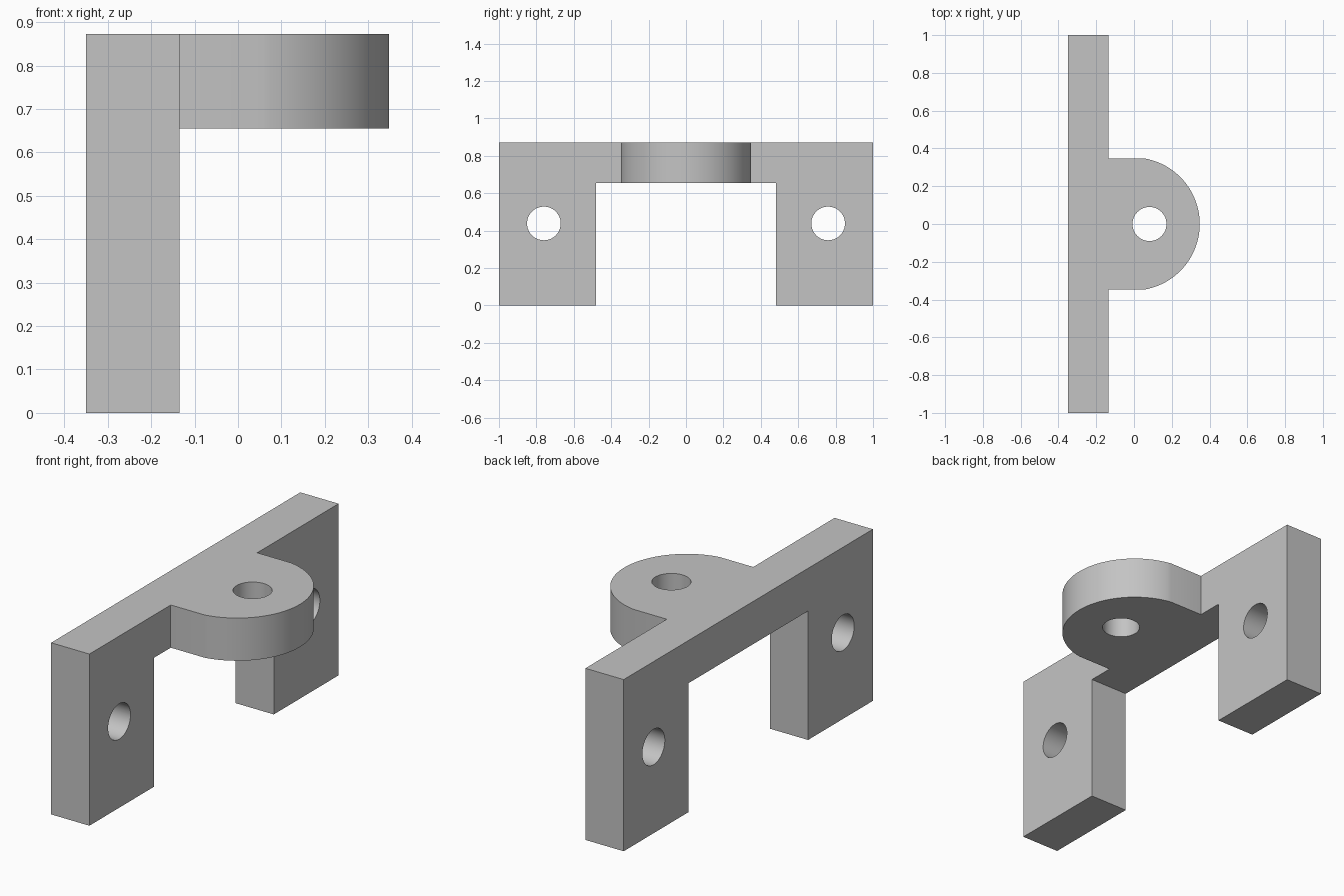
import bpy, bmesh, math
from mathutils import Matrix, Vector

cube = bpy.data.objects.get("Cube")
if cube:
    bpy.data.objects.remove(cube, do_unlink=True)

grey = bpy.data.materials.new("plain grey")
grey.use_nodes = True
grey.diffuse_color = (0.55, 0.55, 0.55, 1)
grey.node_tree.nodes["Principled BSDF"].inputs["Base Color"].default_value = grey.diffuse_color

BACK, FACE = -0.35, -0.135      # plate thickness along x
UNDER, TOP = 0.655, 0.872       # bridge and tab thickness along z
HOLE = 0.09


def prism(name, points, direction):
    """Extrude a closed outline along a direction."""
    bm = bmesh.new()
    face = bm.faces.new([bm.verts.new(p) for p in points])
    new = bmesh.ops.extrude_face_region(bm, geom=[face])["geom"]
    bmesh.ops.translate(bm, vec=direction, verts=[v for v in new if isinstance(v, bmesh.types.BMVert)])
    bmesh.ops.recalc_face_normals(bm, faces=bm.faces)
    return finish(bm, name)


def pin(name, centre, axis):
    """Cylinder that cuts a round hole."""
    bm = bmesh.new()
    turn = Vector((0, 0, 1)).rotation_difference(Vector(axis)).to_matrix().to_4x4()
    bmesh.ops.create_cone(bm, cap_ends=True, segments=64, radius1=HOLE, radius2=HOLE,
                          depth=0.6, matrix=Matrix.Translation(centre) @ turn)
    return finish(bm, name)


def finish(bm, name):
    mesh = bpy.data.meshes.new(name)
    bm.to_mesh(mesh)
    bm.free()
    mesh.materials.append(grey)
    obj = bpy.data.objects.new(name, mesh)
    bpy.context.collection.objects.link(obj)
    return obj


def combine(target, other, operation):
    mod = target.modifiers.new(operation.lower(), "BOOLEAN")
    mod.operation, mod.solver, mod.object = operation, "EXACT", other
    bpy.context.view_layer.objects.active = target
    bpy.ops.object.modifier_apply(modifier=mod.name)
    bpy.data.objects.remove(other, do_unlink=True)


# Upright plate with two legs
half = [(0.48, UNDER), (0.48, 0), (1, 0), (1, TOP)]
outline = half + [(-y, z) for y, z in reversed(half)]
bracket = prism("bracket", [(BACK, y, z) for y, z in outline], (FACE - BACK, 0, 0))

# Horizontal tab with a rounded end
centre, radius, width = -0.004, 0.352, 0.347
limit = math.asin(width / radius)
arc = [-limit + 2 * limit * i / 48 for i in range(49)]
tab_outline = [(-0.25, -width, UNDER)]
tab_outline += [(centre + radius * math.cos(a), radius * math.sin(a), UNDER) for a in arc]
tab_outline += [(-0.25, width, UNDER)]
tab = prism("tab", tab_outline, (0, 0, TOP - UNDER))
combine(bracket, tab, "UNION")

# Bolt holes in the legs and the tab
for side in (-1, 1):
    combine(bracket, pin("leg_hole", (-0.24, side * 0.76, 0.438), (1, 0, 0)), "DIFFERENCE")
combine(bracket, pin("tab_hole", (0.082, 0, 0.76), (0, 0, 1)), "DIFFERENCE")

# Smooth curved walls, sharp edges
bpy.ops.object.select_all(action="DESELECT")
bracket.select_set(True)
bpy.context.view_layer.objects.active = bracket
bpy.ops.object.shade_smooth_by_angle(angle=math.radians(30))
